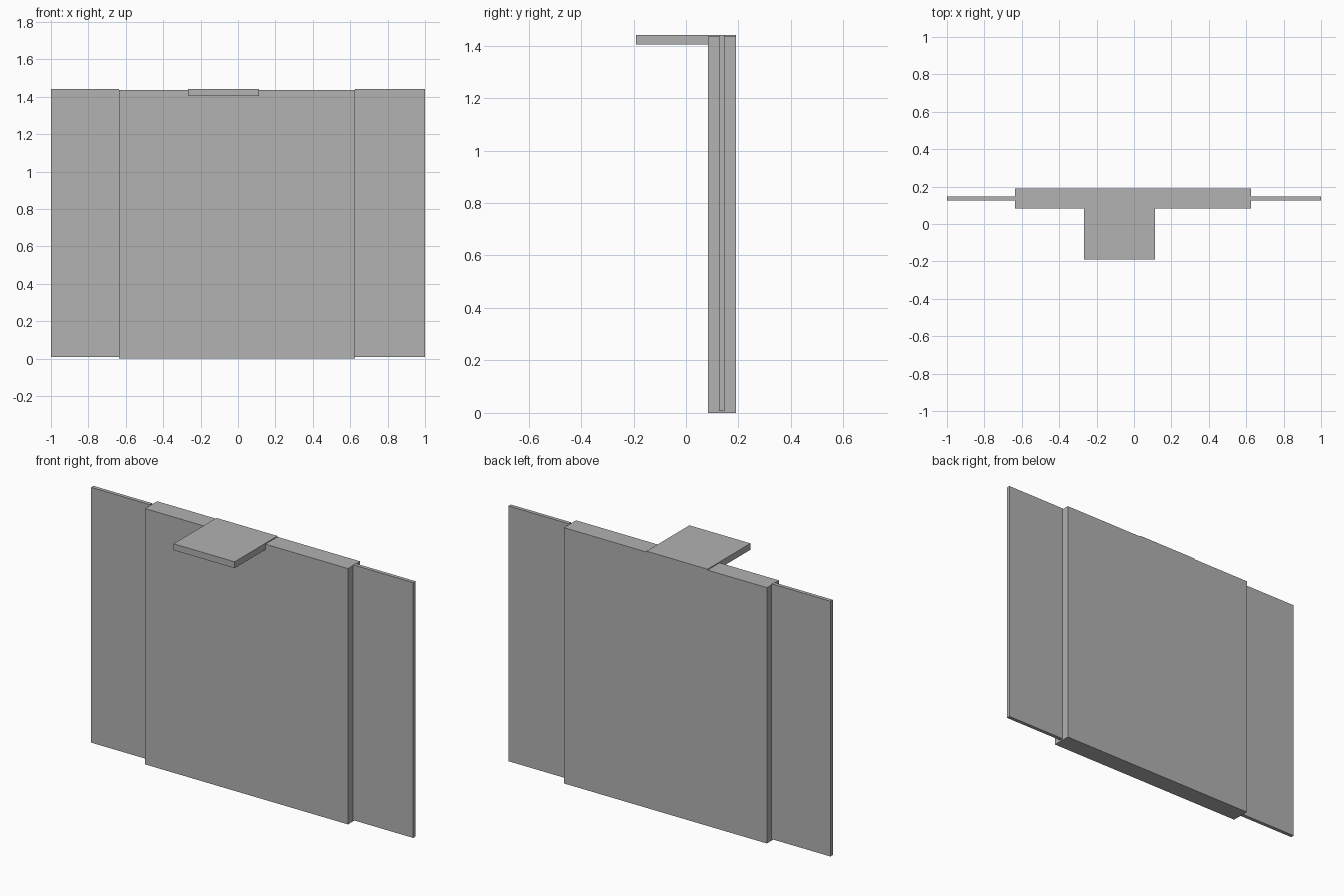
import bpy

default_cube = bpy.data.objects.get("Cube")
if default_cube:
    bpy.data.objects.remove(default_cube, do_unlink=True)

# Single grey finish
grey = bpy.data.materials.new("plain_grey")
grey.use_nodes = True
colour = (0.445, 0.445, 0.445, 1)
grey.diffuse_color = colour
grey.node_tree.nodes["Principled BSDF"].inputs["Base Color"].default_value = colour


def box(name, x, y, z):
    """Box spanning the (low, high) range on each axis."""
    bpy.ops.mesh.primitive_cube_add(size=1)
    ob = bpy.context.object
    ob.name = name
    ob.location = [(a + b) / 2 for a, b in (x, y, z)]
    ob.scale = [b - a for a, b in (x, y, z)]
    bpy.ops.object.transform_apply(location=False, rotation=False, scale=True)
    ob.data.materials.append(grey)
    return ob


# Thick central slab
box("main_panel", (-0.635, 0.625), (0.083, 0.19), (0, 1.436))

# Thin wings on both sides, meeting the slab ends
wing_y, wing_z = (0.126, 0.147), (0.008, 1.441)
box("right_wing", (-1, -0.635), wing_y, wing_z)
box("left_wing", (0.625, 1), wing_y, wing_z)

# Flat canopy let into the top of the slab, reaching forward
box("canopy", (-0.267, 0.112), (-0.19, 0.19), (1.405, 1.441))
